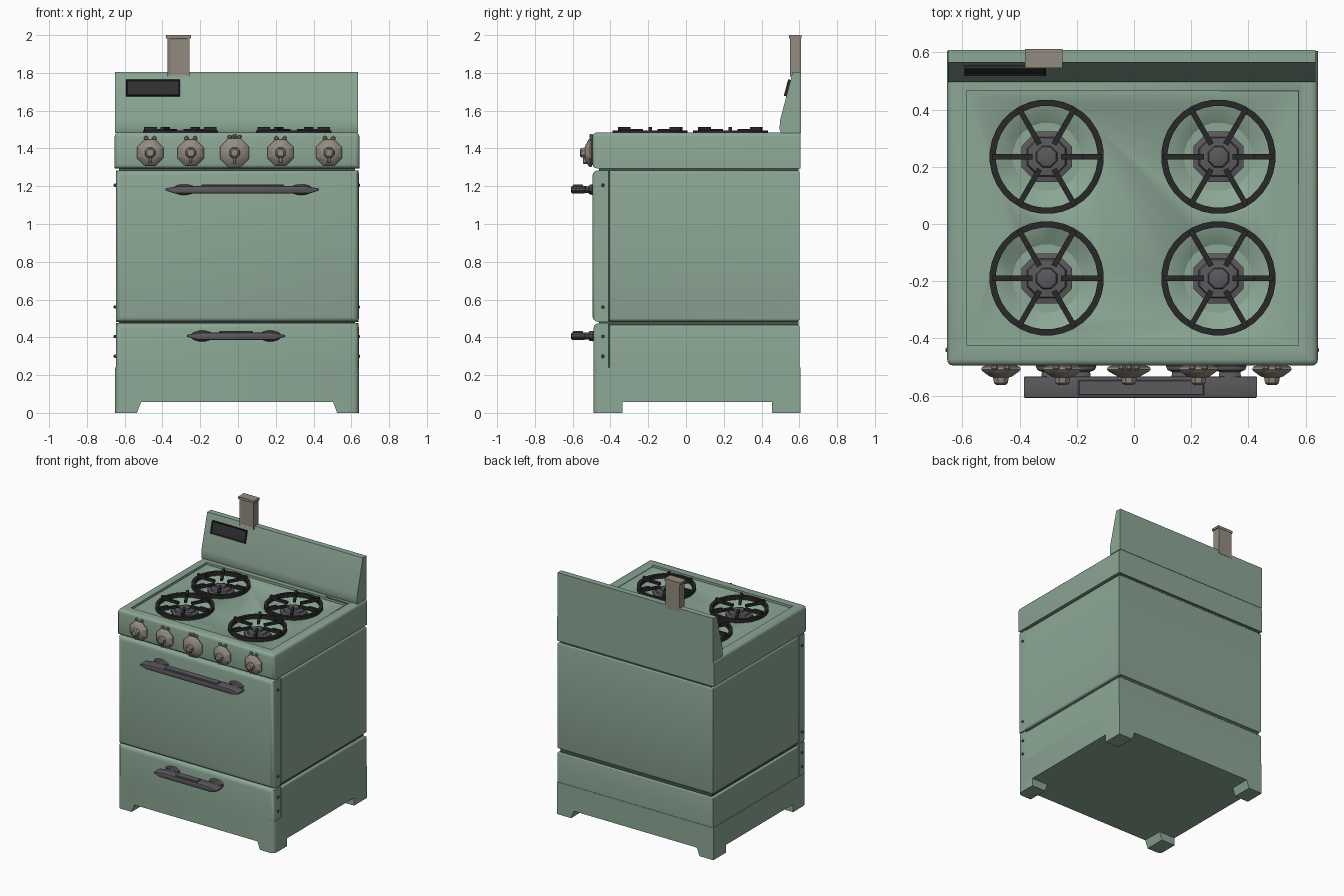
import bpy, bmesh, math
from mathutils import Matrix, Vector

cube = bpy.data.objects.get("Cube")
if cube:
    bpy.data.objects.remove(cube, do_unlink=True)


def material(name, r, g, b, rough=0.6):
    m = bpy.data.materials.new(name)
    m.use_nodes = True
    m.diffuse_color = (r, g, b, 1)
    p = m.node_tree.nodes["Principled BSDF"]
    p.inputs["Base Color"].default_value = (r, g, b, 1)
    p.inputs["Roughness"].default_value = rough
    return m


GREEN = material("sage green enamel", 0.262, 0.387, 0.301)
DARK = material("seam shadow green", 0.06, 0.09, 0.07)
TAUPE = material("warm grey metal", 0.29, 0.26, 0.215)
GREY = material("dark grey metal", 0.105, 0.10, 0.108)
BLACK = material("black iron", 0.022, 0.022, 0.022)
GLASS = material("display black", 0.03, 0.03, 0.032)


def finish(name, bm, mat, angle=35):
    bmesh.ops.recalc_face_normals(bm, faces=bm.faces)
    me = bpy.data.meshes.new(name)
    bm.to_mesh(me)
    bm.free()
    me.materials.append(mat)
    ob = bpy.data.objects.new(name, me)
    bpy.context.collection.objects.link(ob)
    if angle:
        bpy.ops.object.select_all(action='DESELECT')
        ob.select_set(True)
        bpy.context.view_layer.objects.active = ob
        bpy.ops.object.shade_smooth_by_angle(angle=math.radians(angle))
    return ob


def bevel(bm, width, segs, rule):
    edges = [e for e in bm.edges
             if rule((e.verts[0].co + e.verts[1].co) / 2, (e.verts[1].co - e.verts[0].co).normalized())]
    if edges:
        bmesh.ops.bevel(bm, geom=edges, offset=width, offset_type='OFFSET', segments=segs,
                        profile=0.5, affect='EDGES', clamp_overlap=True)


def box(name, lo, hi, mat, width=0, segs=2, rule=lambda c, d: True):
    bm = bmesh.new()
    lo, hi = Vector(lo), Vector(hi)
    bmesh.ops.create_cube(bm, size=1, matrix=Matrix.Translation((lo + hi) / 2) @ Matrix.Diagonal((*(hi - lo), 1)))
    if width:
        bevel(bm, width, segs, rule)
    return finish(name, bm, mat)


def prism(name, pts, plane, a, b, mat, width=0, segs=2, rule=lambda c, d: True):
    """Extrude a 2D outline in the 'xz' or 'yz' plane from a to b along the other axis."""
    bm = bmesh.new()
    put = (lambda p, t: (p[0], t, p[1])) if plane == 'xz' else (lambda p, t: (t, p[0], p[1]))
    face = bm.faces.new([bm.verts.new(put(p, a)) for p in pts])
    ext = bmesh.ops.extrude_face_region(bm, geom=[face])
    shift = (0, b - a, 0) if plane == 'xz' else (b - a, 0, 0)
    bmesh.ops.translate(bm, vec=shift, verts=[v for v in ext["geom"] if isinstance(v, bmesh.types.BMVert)])
    if width:
        bevel(bm, width, segs, rule)
    return finish(name, bm, mat)


TO_FRONT = Matrix.Rotation(math.pi / 2, 4, 'X')   # lathe axis points to -y
TO_SIDE = Matrix.Rotation(math.pi / 2, 4, 'Y')    # lathe axis points to +x


def lathe(name, profile, loc, mat, segs=8, rot=Matrix(), scale=(1, 1, 1), closed=False, angle=25):
    """Spin (radius, height) points; closed makes a ring, otherwise both ends are capped."""
    bm = bmesh.new()
    mtx = Matrix.Translation(loc) @ Matrix.Diagonal((*scale, 1)) @ rot
    loops = []
    for r, h in profile:
        loops.append([bm.verts.new(mtx @ Vector((r * math.cos(t), r * math.sin(t), h)))
                      for t in [2 * math.pi * (i + 0.5) / segs for i in range(segs)]])
    pairs = list(zip(loops, loops[1:]))
    if closed:
        pairs.append((loops[-1], loops[0]))
    for a, b in pairs:
        for i in range(segs):
            j = (i + 1) % segs
            bm.faces.new((a[i], a[j], b[j], b[i]))
    if not closed:
        bm.faces.new(loops[0])
        bm.faces.new(loops[-1])
    return finish(name, bm, mat, angle)


L, R = -0.65, 0.64          # cabinet sides
F, B = -0.49, 0.605         # cabinet front and back

# Dark core that shows in the panel seams
box("inner_core", (L + .02, F + .03, .2), (R - .02, B - .01, 1.40), DARK)

# Base and four feet
upright_front = lambda c, d: abs(d.z) > .9 and c.y < F + .02
box("base", (L, F, .058), (R, B, .24), GREEN, .03, 3, upright_front)
for side, x, s in (("right", L, 1), ("left", R, -1)):
    for end, y0, y1 in (("front", F, -.335), ("back", .455, B)):
        prism(f"{end}_{side}_foot", [(x, 0), (x + s * .115, 0), (x + s * .138, .06), (x, .06)], 'xz', y0, y1,
              GREEN, .03, 3, lambda c, d: abs(d.z) > .9 and c.y < F + .02 and abs(c.x) > .6)

# Cabinet sections, oven door and drawer
level = lambda c, d: abs(d.z) < .1 and (abs(d.y) > .9 or c.y > B - .02)
box("lower_cabinet", (L + .005, -.405, .24), (R, B - .003, .465), GREEN, .012, 3,
    lambda c, d: level(c, d) and c.z > .4)
box("oven_cabinet", (L + .005, -.405, .485), (R, B - .003, 1.283), GREEN, .015, 3, level)
box("drawer_front", (L + .003, F, .24), (R - .003, -.409, .475), GREEN, .028, 3,
    lambda c, d: c.y < F + .02 and c.z > .25)
box("oven_door", (L + .003, F - .005, .482), (R - .003, -.409, 1.284), GREEN, .028, 3,
    lambda c, d: c.y < F + .02)

# Cooktop with a sunken tray and four burner bowls
cooktop = box("cooktop", (L - .003, F - .005, 1.295), (R + .003, B, 1.485), GREEN, .022, 3,
              lambda c, d: c.y < .2 and (c.y < F + .02 or c.z > 1.4))
burners = [(x, y) for x in (-.305, .295) for y in (-.19, .235)]
cutters = [box("tray_cutter", (-.585, -.425, 1.468), (.575, .465, 1.55), GREEN)]
for x, y in burners:
    cutters.append(lathe("bowl_cutter", [(.12, 1.43), (.22, 1.485)], (x, y, 0), GREEN, 20))
bpy.context.view_layer.objects.active = cooktop
for c in cutters:
    c.hide_render = True
    mod = cooktop.modifiers.new("cut", 'BOOLEAN')
    mod.operation, mod.solver, mod.object = 'DIFFERENCE', 'EXACT', c
    bpy.ops.object.modifier_apply(modifier=mod.name)
    bpy.data.objects.remove(c, do_unlink=True)

# Burners and ring grates with six fingers
for n, (x, y) in enumerate(burners, 1):
    lathe(f"burner_head_{n}", [(.095, 1.42), (.095, 1.445), (.075, 1.45), (.07, 1.463), (.04, 1.466),
                               (.036, 1.478), (.028, 1.481)], (x, y, 0), GREY, 8)
    lathe(f"grate_ring_{n}", [(.178, 1.466), (.2, 1.466), (.2, 1.494), (.178, 1.494)], (x, y, 0),
          BLACK, 32, closed=True)
    bm = bmesh.new()
    for k in range(6):
        turn = Matrix.Translation((x, y, 0)) @ Matrix.Rotation(k * math.pi / 3, 4, 'Z')
        for r0, r1, z0, z1 in ((.05, .185, 1.484, 1.502), (.125, .192, 1.49, 1.513)):
            bmesh.ops.create_cube(bm, size=1, matrix=turn @ Matrix.Translation(
                ((r0 + r1) / 2, 0, (z0 + z1) / 2)) @ Matrix.Diagonal((r1 - r0, .019, z1 - z0, 1)))
    finish(f"grate_fingers_{n}", bm, BLACK, 0)

# Backsplash with tilted face
prism("backsplash", [(B + .003, 1.483), (.502, 1.483), (.495, 1.505), (.498, 1.55), (.565, 1.805), (B + .003, 1.805)],
      'yz', L, R - .005, GREEN)

# Display: framed panel lying on the slope
bm = bmesh.new()
bmesh.ops.create_cube(bm, size=1, matrix=Matrix.Translation((-.45, .54, 1.72))
                      @ Matrix.Rotation(-math.atan2(.067, .255), 4, 'X') @ Matrix.Diagonal((.285, .022, .09, 1)))
bm.normal_update()
front = min(bm.faces, key=lambda f: f.normal.y)
bmesh.ops.inset_region(bm, faces=[front], thickness=.01, depth=-.007)
front.material_index = 1
finish("clock_display", bm, BLACK, 0).data.materials.append(GLASS)

# Flue post with cap and recessed front panel
bm = bmesh.new()
bmesh.ops.create_cube(bm, size=1, matrix=Matrix.Translation((-.315, .58, 1.885)) @ Matrix.Diagonal((.115, .06, .21, 1)))
bm.normal_update()
bmesh.ops.inset_region(bm, faces=[min(bm.faces, key=lambda f: f.normal.y)], thickness=.02, depth=-.006)
finish("flue_post", bm, TAUPE, 0)
box("flue_cap", (-.38, .545, 1.982), (-.25, .612, 2.0), TAUPE)

# Control knobs with grip bar and small studs
for n, (x, r) in enumerate(((-.465, .075), (-.25, .075), (-.018, .083), (.225, .075), (.482, .075)), 1):
    z = 1.377
    lathe(f"knob_{n}", [(.045, .49), (r - .004, .499), (r, .508), (r - .006, .515), (.042, .533), (.03, .536),
                        (.026, .556), (.018, .562)], (x, 0, z), TAUPE, 8, TO_FRONT)
    box(f"knob_grip_{n}", (x - .007, -.545, z - r * .72), (x + .007, -.515, z), TAUPE, .003, 1)
    for k in ((-.026, 0, .026) if n == 3 else (-.022, .022)):
        lathe(f"knob_stud_{n}", [(.006, .49), (.012, .497), (.012, .505), (.006, .512)],
              (x + k, 0, z + r + .006 - abs(k) * .2), TAUPE, 8, TO_FRONT)

# Door and drawer handles: tapered bar, ridge and oval mounts
for part, x0, x1, z, m0, m1 in (("door", -.385, .43, 1.182, -.285, .335), ("drawer", -.27, .248, .407, -.19, .17)):
    outline = [(x0, -.004), (x0 + .05, -.02), (x1 - .05, -.02), (x1, -.004),
               (x1, .006), (x1 - .07, .018), (x0 + .07, .018), (x0, .006)]
    prism(f"{part}_handle", [(x, z + h) for x, h in outline], 'xz', -.608, -.532, GREY, .006, 2,
          lambda c, d: abs(d.y) < .1)
    box(f"{part}_handle_ridge", (m0 + .09, -.6, z + .01), (m1 - .09, -.545, z + .026), GREY, .004, 1)
    for side, x in (("right", m0), ("left", m1)):
        lathe(f"{part}_handle_{side}_mount", [(.024, .485), (.029, .497), (.026, .51), (.018, .517), (.02, .545)],
              (x, 0, z), GREY, 12, TO_FRONT, (2.1, 1, 1))

# Side screws
for z in (1.205, .56, .405, .30):
    for side, x, s in (("right", L + .002, -1), ("left", R - .004, 1)):
        lathe(f"{side}_screw", [(.009, -.01), (.009, .006), (.005, .01)], (x, -.44, z), GREY, 8, TO_SIDE, (s, 1, 1))
